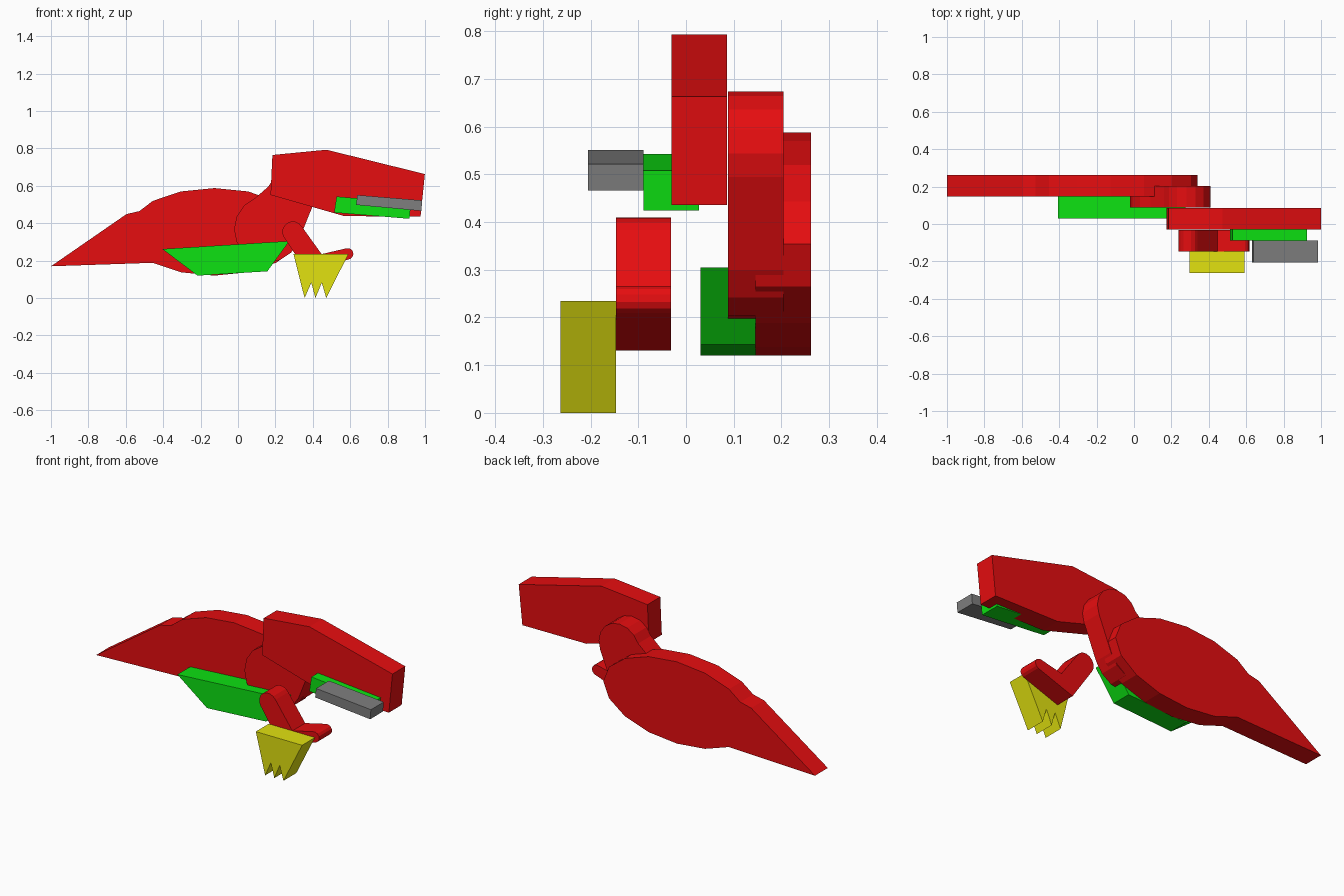
import bpy, bmesh, math

if "Cube" in bpy.data.objects:
    bpy.data.objects.remove(bpy.data.objects["Cube"])

THICK = 0.116  # every part is a slab of the same thickness


def material(name, rgb):
    m = bpy.data.materials.new(name)
    m.diffuse_color = (*rgb, 1)
    m.use_nodes = True
    m.node_tree.nodes["Principled BSDF"].inputs["Base Color"].default_value = m.diffuse_color
    return m


red = material("red", (0.79, 0.004, 0.005))
green = material("green", (0.004, 0.76, 0.006))
yellow = material("yellow", (0.76, 0.76, 0.005))
grey = material("grey", (0.21, 0.21, 0.21))


def arc(cx, cz, rx, rz, start, end, steps):
    """Points on an ellipse arc in the x-z plane, angles in degrees."""
    pts = []
    for i in range(steps + 1):
        a = math.radians(start + (end - start) * i / steps)
        pts.append((cx + rx * math.cos(a), cz + rz * math.sin(a)))
    return pts


def slab(name, outline, y_front, mat):
    """Extrude an x-z outline backwards from y_front."""
    bm = bmesh.new()
    face = bm.faces.new([bm.verts.new((x, y_front, z)) for x, z in outline])
    ext = bmesh.ops.extrude_face_region(bm, geom=[face], use_keep_orig=True)
    moved = [g for g in ext["geom"] if isinstance(g, bmesh.types.BMVert)]
    bmesh.ops.translate(bm, verts=moved, vec=(0, THICK, 0))
    bmesh.ops.recalc_face_normals(bm, faces=bm.faces[:])
    mesh = bpy.data.meshes.new(name)
    bm.to_mesh(mesh)
    bm.free()
    mesh.materials.append(mat)
    bpy.context.collection.objects.link(bpy.data.objects.new(name, mesh))


# Oval torso running into the tapered tail
slab("body_and_tail",
     arc(-0.126, 0.354, 0.466, 0.234, -135, 135, 12)
     + [(-0.527, 0.465), (-0.596, 0.449), (-1.0, 0.17)], 0.146, red)

# Neck: large round shoulder tapering to a round cap
slab("neck",
     arc(0.157, 0.368, 0.178, 0.178, 112.5, 337.5, 10)
     + arc(0.28, 0.544, 0.13, 0.13, -22.5, 157.5, 8), 0.088, red)

# Belly plate
slab("belly", [(-0.405, 0.262), (-0.217, 0.12), (0.157, 0.143), (0.275, 0.305)],
     0.03, green)

# Head
slab("head", [(0.174, 0.551), (0.57, 0.438), (0.976, 0.436),
              (0.999, 0.663), (0.473, 0.793), (0.184, 0.765)], -0.03, red)

# Lower jaw and teeth
slab("jaw", [(0.514, 0.457), (0.917, 0.424), (0.925, 0.508), (0.527, 0.543)],
     -0.089, green)
slab("teeth", [(0.632, 0.498), (0.98, 0.466), (0.985, 0.522), (0.638, 0.551)],
     -0.205, grey)

# Bent arm: rounded shoulder, elbow and rounded wrist
slab("arm",
     arc(0.293, 0.354, 0.056, 0.056, 32, 212, 8)
     + [(0.375, 0.131)]
     + arc(0.587, 0.237, 0.03, 0.03, -65, 107, 6)
     + [(0.447, 0.235)], -0.147, red)

# Hand with three claws
claws = [(0.297, 0.235)]
for i in range(3):
    claws.append((0.356 + 0.058 * i, 0.0))
    if i < 2:
        claws.append((0.392 + 0.056 * i, 0.082))
slab("claw_hand", claws + [(0.59, 0.235)], -0.263, yellow)
